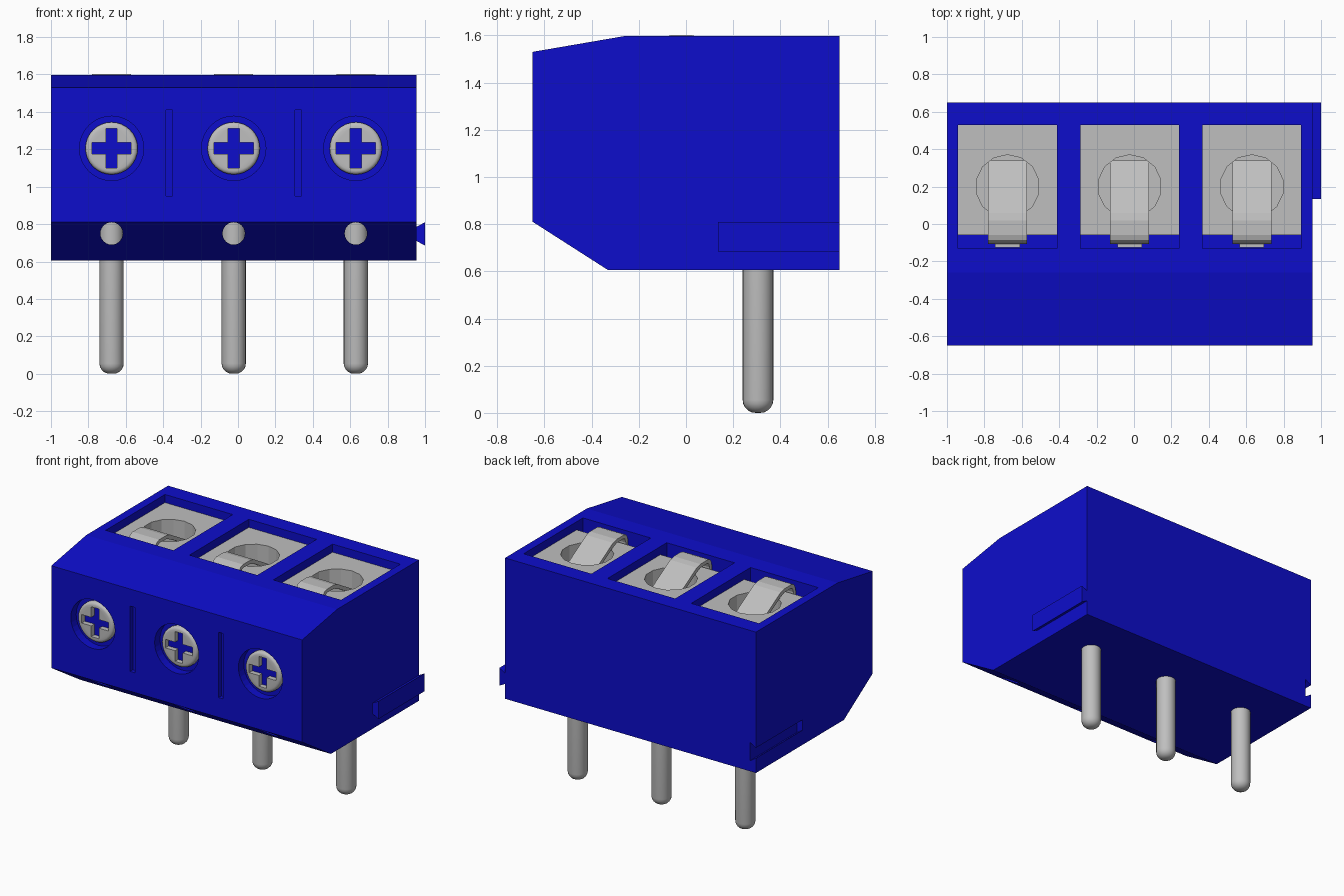
import bpy, bmesh, math
from mathutils import Matrix, Vector

if "Cube" in bpy.data.objects:
    bpy.data.objects.remove(bpy.data.objects["Cube"], do_unlink=True)


def material(name, rgb):
    m = bpy.data.materials.new(name)
    m.use_nodes = True
    m.diffuse_color = (*rgb, 1)
    m.node_tree.nodes["Principled BSDF"].inputs["Base Color"].default_value = (*rgb, 1)
    return m


BLUE = material("blue plastic", (0.004, 0.004, 0.6))
METAL = material("grey metal", (0.52, 0.52, 0.52))


def finish(name, bm, mat):
    bmesh.ops.recalc_face_normals(bm, faces=bm.faces)
    me = bpy.data.meshes.new(name)
    bm.to_mesh(me)
    bm.free()
    me.materials.append(mat)
    ob = bpy.data.objects.new(name, me)
    bpy.context.collection.objects.link(ob)
    return ob


def box(name, lo, hi, mat):
    bm = bmesh.new()
    lo, hi = Vector(lo), Vector(hi)
    bmesh.ops.create_cube(bm, size=1, matrix=Matrix.Translation((lo + hi) / 2)
                          @ Matrix.Diagonal((*(hi - lo), 1)))
    return finish(name, bm, mat)


def prism(name, points, a, b, axis, mat):
    """Extrude a profile from a to b: (y, z) along x, or (x, z) along y."""
    bm = bmesh.new()
    place = (lambda p: (a, *p)) if axis == "x" else (lambda p: (p[0], a, p[1]))
    face = bm.faces.new([bm.verts.new(place(p)) for p in points])
    new = bmesh.ops.extrude_face_region(bm, geom=[face])["geom"]
    move = Vector((b - a, 0, 0)) if axis == "x" else Vector((0, b - a, 0))
    bmesh.ops.translate(bm, vec=move, verts=[v for v in new if isinstance(v, bmesh.types.BMVert)])
    return finish(name, bm, mat)


def rod(name, centre, radius, length, axis, sides, mat):
    bm = bmesh.new()
    turn = Matrix.Rotation(math.pi / 2, 4, "X") if axis == "y" else Matrix()
    bmesh.ops.create_cone(bm, cap_ends=True, segments=sides, radius1=radius, radius2=radius,
                          depth=length, matrix=Matrix.Translation(centre) @ turn)
    return finish(name, bm, mat)


def apply_modifiers(ob):
    bpy.context.view_layer.update()
    ev = ob.evaluated_get(bpy.context.evaluated_depsgraph_get())
    me = bpy.data.meshes.new_from_object(ev)
    ob.modifiers.clear()
    ob.data = me


def cut(ob, cutters):
    for c in cutters:
        mod = ob.modifiers.new("cut", "BOOLEAN")
        mod.operation, mod.solver, mod.object = "DIFFERENCE", "EXACT", c
    apply_modifiers(ob)
    for c in cutters:
        bpy.data.objects.remove(c, do_unlink=True)


def bevel_end(ob, width, segments, test):
    """Round the rim edges whose two ends pass the test."""
    bm = bmesh.new()
    bm.from_mesh(ob.data)
    edges = [e for e in bm.edges if all(test(v.co) for v in e.verts)]
    bmesh.ops.bevel(bm, geom=edges, offset=width, segments=segments, profile=0.5, affect="EDGES")
    bm.to_mesh(ob.data)
    bm.free()


def smooth(ob):
    bpy.ops.object.select_all(action="DESELECT")
    ob.select_set(True)
    bpy.context.view_layer.objects.active = ob
    bpy.ops.object.shade_smooth_by_angle(angle=math.radians(35))


CELLS = [-0.676, -0.023, 0.63]
RIGHT = 0.955

# Housing block with sloped top front and undercut lower front
housing = prism("housing", [(-0.65, 0.81), (-0.65, 1.53), (-0.26, 1.597), (0.65, 1.597),
                            (0.65, 0.605), (-0.33, 0.605)], -1, RIGHT, "x", BLUE)
cutters = []
for x in CELLS:
    cutters += [
        box("pocket", (x - 0.264, -0.13, 1.1), (x + 0.264, 0.53, 1.8), BLUE),
        rod("screw_recess", (x, -0.65, 1.205), 0.172, 0.12, "y", 32, BLUE),
        rod("test_hole", (x, -0.2, 0.75), 0.06, 1.0, "y", 24, BLUE),
    ]
for x in (-0.367, 0.322):
    cutters.append(box("slit", (x - 0.018, -0.7, 0.95), (x + 0.018, -0.62, 1.41), BLUE))
# Dovetail groove on one end
cutters.append(prism("groove", [(-1.01, 0.715), (-0.955, 0.68), (-0.955, 0.81), (-1.01, 0.775)],
                     0.13, 0.7, "y", BLUE))
cut(housing, cutters)

# Matching dovetail rail on the other end
prism("dovetail_rail", [(RIGHT - 0.01, 0.715), (1, 0.685), (1, 0.81), (RIGHT - 0.01, 0.78)],
      0.135, 0.65, "y", BLUE)

# Spring tongue outline: outer curve, then the same curve set inward
outer = [(0.34, 1.43), (0.09, 1.575), (0.06, 1.592), (0.02, 1.602), (-0.06, 1.602),
         (-0.085, 1.594), (-0.1, 1.575), (-0.108, 1.54), (-0.108, 1.42)]
inner = [(-0.082, 1.42), (-0.082, 1.54), (-0.07, 1.572), (-0.05, 1.578), (0.02, 1.576),
         (0.075, 1.553), (0.34, 1.4)]

for i, x in enumerate(CELLS, 1):
    # Metal clamp cage with wire hole
    cage = box(f"clamp_cage_{i}", (x - 0.264, -0.06, 1.09), (x + 0.264, 0.53, 1.54), METAL)
    cut(cage, [rod("wire_hole", (x, 0.2, 1.5), 0.17, 0.5, "z", 14, METAL)])

    # Bent tongue and its narrow front tip
    prism(f"spring_tongue_{i}", outer + inner, x - 0.104, x + 0.104, "x", METAL)
    box(f"tongue_tip_{i}", (x - 0.066, -0.125, 1.42), (x + 0.066, -0.1, 1.54), METAL)

    # Screw with rounded rim and cross slot
    screw = rod(f"screw_{i}", (x, -0.56, 1.205), 0.14, 0.13, "y", 32, METAL)
    bevel_end(screw, 0.02, 3, lambda v: v.y < -0.6)
    cut(screw, [box("slot", (x - a, -0.7, 1.205 - b), (x + a, -0.565, 1.205 + b), METAL)
                for a, b in ((0.105, 0.03), (0.03, 0.105))])
    smooth(screw)

    # Solder pin with rounded foot
    pin = rod(f"pin_{i}", (x, 0.305, 0.45), 0.065, 0.9, "z", 24, METAL)
    bevel_end(pin, 0.055, 5, lambda v: v.z < 0.01)
    smooth(pin)
